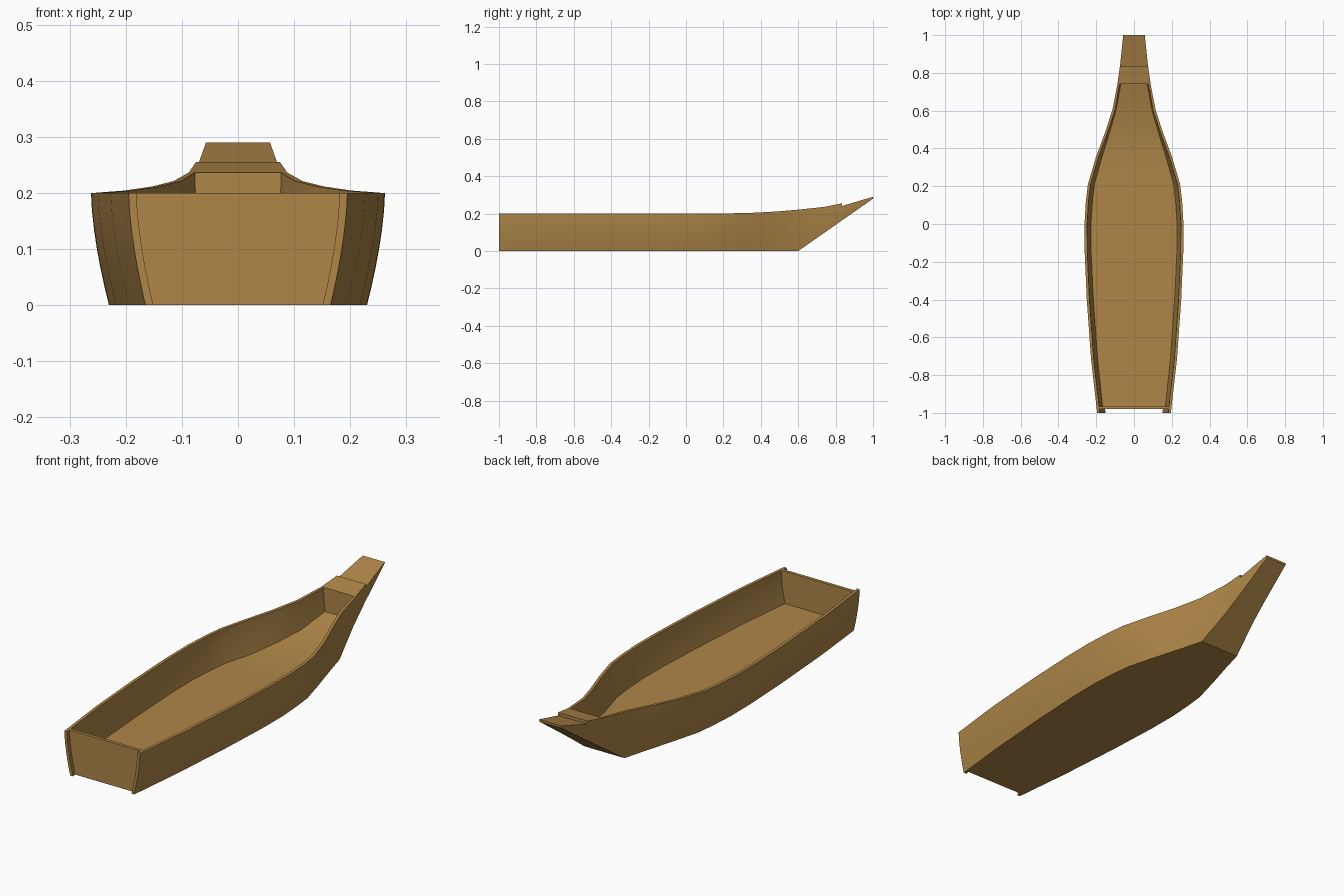
import bpy, bmesh, math

if "Cube" in bpy.data.objects:
    bpy.data.objects.remove(bpy.data.objects["Cube"])

wood = bpy.data.materials.new("wood")
wood.diffuse_color = (0.43, 0.24, 0.065, 1)
wood.use_nodes = True
wood.node_tree.nodes["Principled BSDF"].inputs["Base Color"].default_value = wood.diffuse_color

# Stations: y, half width at bottom, half width at rim, rim height
STATIONS = [
    (-1.00, 0.165, 0.195, 0.200), (-0.72, 0.194, 0.227, 0.200),
    (-0.40, 0.217, 0.250, 0.200), (-0.15, 0.229, 0.261, 0.200),
    (0.00, 0.230, 0.262, 0.200), (0.12, 0.222, 0.255, 0.200),
    (0.21, 0.212, 0.244, 0.201), (0.35, 0.174, 0.203, 0.204),
    (0.48, 0.136, 0.155, 0.211), (0.60, 0.103, 0.115, 0.221),
    (0.74, 0.078, 0.088, 0.236), (0.84, 0.067, 0.074, 0.256),
    (1.00, 0.054, 0.057, 0.290)]
FLOOR = [(-1, 0.05), (0.35, 0.05), (0.48, 0.066), (0.60, 0.086), (0.74, 0.125)]
WALL = 0.014
LEVELS = 6


def lerp_table(table, y):
    for a, b in zip(table, table[1:]):
        if y <= b[0] + 1e-6:
            t = (y - a[0]) / (b[0] - a[0])
            return [p + (q - p) * t for p, q in zip(a[1:], b[1:])]
    return list(table[-1][1:])


def side(y, z_from=None, inset=0.0, rim=None):
    """Curved side of the hull at y, as (x, z) points from bottom to rim."""
    xb, xt, zt = lerp_table(STATIONS, y)
    zb = max(0.0, (y - 0.6) * 0.7)
    top = rim if rim is not None else zt
    z0 = zb if z_from is None else z_from
    pts = []
    for i in range(LEVELS + 1):
        z = z0 + (top - z0) * i / LEVELS
        t = min(1, (z - zb) / (zt - zb))
        pts.append((xb + (xt - xb) * (1 - (1 - t) ** 1.6) - inset, z))
    return pts


def mirrored(pts):
    return [(-x, z) for x, z in pts]


def solid_ring(y, rim=None):
    s = side(y, rim=rim)
    return s + mirrored(s)[::-1]


def shell_ring(y):
    o = side(y)
    i = side(y, lerp_table(FLOOR, y)[0], WALL if y < 0.7 else 0.011)
    return o + i[::-1] + mirrored(i) + mirrored(o)[::-1]


def post_ring(y):
    return side(y) + side(y, inset=WALL)[::-1]


def loft(name, ys, ring):
    bm = bmesh.new()
    rows = [[bm.verts.new((x, y, z)) for x, z in ring(y)] for y in ys]
    n = len(rows[0])
    for a, b in zip(rows, rows[1:]):
        for k in range(n):
            bm.faces.new((a[k], a[(k + 1) % n], b[(k + 1) % n], b[k]))
    bm.faces.new(rows[0])
    bm.faces.new(rows[-1][::-1])
    bmesh.ops.recalc_face_normals(bm, faces=bm.faces)
    me = bpy.data.meshes.new(name)
    bm.to_mesh(me)
    bm.free()
    me.materials.append(wood)
    ob = bpy.data.objects.new(name, me)
    bpy.context.collection.objects.link(ob)
    bpy.ops.object.select_all(action='DESELECT')
    ob.select_set(True)
    bpy.context.view_layer.objects.active = ob
    bpy.ops.object.shade_smooth_by_angle(angle=math.radians(25))
    return ob


# Open hull with floor and side walls
loft("hull", [-0.965] + [s[0] for s in STATIONS[1:11]], shell_ring)

# Stern board, set slightly forward of the hull ends
loft("transom", [-0.98, -0.965], solid_ring)

# Side planks running past the stern board
for sign, label in ((1, "right"), (-1, "left")):
    loft("stern_plank_" + label, [-1.0, -0.98],
         lambda y: [(sign * x, z) for x, z in post_ring(y)])

# Solid deck at the bow
loft("foredeck", [0.74, 0.835], solid_ring)

# Overhanging prow, one small step below the foredeck
loft("prow", [0.835, 1.0],
     lambda y: solid_ring(y, 0.241 + (y - 0.835) / 0.165 * 0.049))
